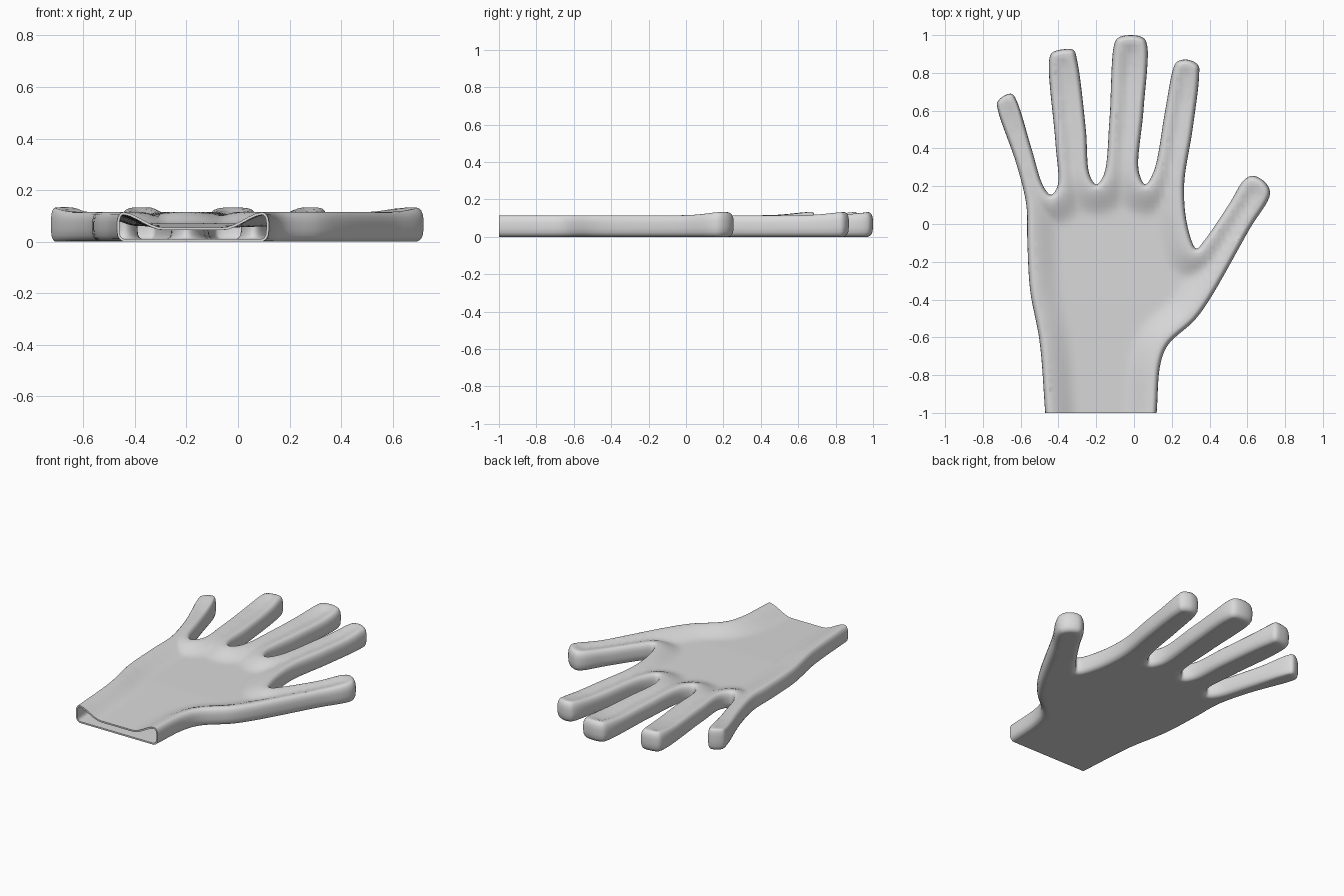
import bpy, bmesh, math
from mathutils import Vector
from mathutils.geometry import delaunay_2d_cdt
from mathutils.kdtree import KDTree

if "Cube" in bpy.data.objects:
    bpy.data.objects.remove(bpy.data.objects["Cube"], do_unlink=True)

# Outline control points in hundredths, running from cuff to cuff
outer_side = [(-47, -100), (-50, -62), (-55, -35), (-56.5, -8), (-57, 10), (-62, 31)]
little_finger = [(-72, 60), (-72.3, 64.5), (-68, 68.3), (-64.5, 68.8), (-62, 65),
                 (-54, 39), (-48, 20), (-44, 15.5)]
ring_finger = [(-40.5, 20), (-41.5, 42), (-45, 86), (-43.5, 90.5), (-37.5, 92.5), (-32, 92),
               (-30, 86), (-25.5, 50), (-23.5, 26), (-20, 21)]
middle_finger = [(-16, 26), (-13, 55), (-10.5, 95), (-8.5, 98.5), (-2, 100), (5, 98.5),
                 (7, 94.5), (5, 60), (2.5, 28), (6, 21)]
index_finger = [(10.5, 28), (16.5, 60), (21, 83), (23, 86), (28.5, 87), (34, 84),
                (34.5, 79), (31, 50), (26.5, 20), (28.5, -2), (33, -13)]
thumb = [(37, -9), (50, 10), (58.5, 23.5), (63, 25.5), (69.5, 22), (72, 16), (61, -3)]
thumb_side = [(40, -40), (32, -51), (18, -64), (14, -74), (12, -100)]
fingertips = [Vector(p) / 100 for p in
              (little_finger[2], ring_finger[4], middle_finger[4], index_finger[4], thumb[4])]
control = [Vector(p) / 100 for p in outer_side + little_finger + ring_finger
           + middle_finger + index_finger + thumb + thumb_side]


def smooth_path(points, steps=8):
    """Centripetal spline through the points."""
    ends = [2 * points[0] - points[1]] + points + [2 * points[-1] - points[-2]]
    path = []
    for a, b, c, d in zip(ends, ends[1:], ends[2:], ends[3:]):
        t1 = (b - a).length ** 0.5
        t2 = t1 + (c - b).length ** 0.5
        t3 = t2 + (d - c).length ** 0.5
        for i in range(steps):
            t = t1 + (t2 - t1) * i / steps
            p = a.lerp(b, t / t1)
            q = b.lerp(c, (t - t1) / (t2 - t1))
            r = c.lerp(d, (t - t2) / (t3 - t2))
            u = p.lerp(q, t / t2)
            v = q.lerp(r, (t - t1) / (t3 - t1))
            path.append(u.lerp(v, (t - t1) / (t2 - t1)))
    return path + [points[-1]]


def inset(path, distance):
    """Move the open path inward, less at the thin little finger, ends kept on the cuff line."""
    result = []
    last = len(path) - 1
    for i, p in enumerate(path):
        along = path[min(i + 4, last)] - path[max(i - 4, 0)]
        inward = Vector((along.y, -along.x)).normalized()
        if i in (0, last):
            inward = Vector((1 if i == 0 else -1, 0))
        thin = 0.5 * math.exp(-((p - fingertips[0]).length / 0.2) ** 2)
        result.append(p + inward * distance * (1 - thin))
    return result


def nearest_lookup(points):
    """Search tree for the distance to a border."""
    tree = KDTree(len(points))
    for i, p in enumerate(points):
        tree.insert(p.to_3d(), i)
    tree.balance()
    return lambda p: tree.find(p.to_3d())[2]


outline = smooth_path(control)
edge_distance = nearest_lookup(outline)


def top_height(p):
    """Back of the hand: raised rim and fingertips, sunken middle, lowest at the cuff."""
    tip = min((p - f).length for f in fingertips)
    rim = 0.115 + 0.019 * math.exp(-(tip / 0.14) ** 2)
    t = min(1, max(0, edge_distance(p) - 0.02) / 0.16)
    cuff = max(0, (-0.4 - p.y) / 0.6)
    return rim - (0.045 + 0.015 * cuff) * t * t * (3 - 2 * t)


def fill_panel(bm, ring, height):
    """Triangulate one side of the hand inside its border ring."""
    start, end = ring[-1], ring[0]
    border = ring + [start.lerp(end, i / 20) for i in range(1, 20)]
    border_distance = nearest_lookup(border)
    count = len(border)
    cell = 0.025
    grid = [Vector((-0.7 + cell * i, -0.98 + cell * j)) for i in range(57) for j in range(79)]
    grid = [g for g in grid if border_distance(g) > 0.013]
    edges = [(i, (i + 1) % count) for i in range(count)]
    points, _, faces, *_ = delaunay_2d_cdt(border + grid, edges, [], 1, 1e-5)
    verts = [bm.verts.new((p.x, p.y, height(p))) for p in points]
    for face in faces:
        bm.faces.new([verts[i] for i in face])


# Rounded side wall, as inset distance and share of the height
wall = [(0.028, 0), (0.019, 0.03), (0.01, 0.09), (0.003, 0.2), (0, 0.4), (0, 0.65),
        (0.003, 0.8), (0.009, 0.91), (0.017, 0.975), (0.027, 1)]
bm = bmesh.new()
rings = [inset(outline, distance) for distance, _ in wall]
rows = [[bm.verts.new((p.x, p.y, share * top_height(p))) for p in ring]
        for ring, (_, share) in zip(rings, wall)]
for low, high in zip(rows, rows[1:]):
    for i in range(len(low) - 1):
        bm.faces.new((low[i], low[i + 1], high[i + 1], high[i]))

# Flat palm and shaped back, leaving the cuff open
fill_panel(bm, rings[0], lambda p: 0)
fill_panel(bm, rings[-1], top_height)
bmesh.ops.remove_doubles(bm, verts=bm.verts, dist=0.0004)
bmesh.ops.delete(bm, geom=[v for v in bm.verts if not v.link_faces], context="VERTS")
bmesh.ops.recalc_face_normals(bm, faces=bm.faces)
lowest = min(bm.faces, key=lambda f: f.calc_center_median().z)
if lowest.normal.z > 0:
    bmesh.ops.reverse_faces(bm, faces=bm.faces)

mesh = bpy.data.meshes.new("glove")
bm.to_mesh(mesh)
bm.free()
glove = bpy.data.objects.new("glove", mesh)
bpy.context.collection.objects.link(glove)

# Grey rubber
grey = bpy.data.materials.new("grey_rubber")
grey.use_nodes = True
grey.diffuse_color = (0.7, 0.7, 0.7, 1)
grey.node_tree.nodes["Principled BSDF"].inputs["Base Color"].default_value = (0.7, 0.7, 0.7, 1)
mesh.materials.append(grey)

# Thin hollow shell with a crisp cuff rim
shell = glove.modifiers.new("shell", "SOLIDIFY")
shell.thickness = 0.01
shell.offset = -1
bpy.context.view_layer.objects.active = glove
glove.select_set(True)
bpy.ops.object.modifier_apply(modifier=shell.name)
bpy.ops.object.shade_smooth_by_angle(angle=math.radians(50))
